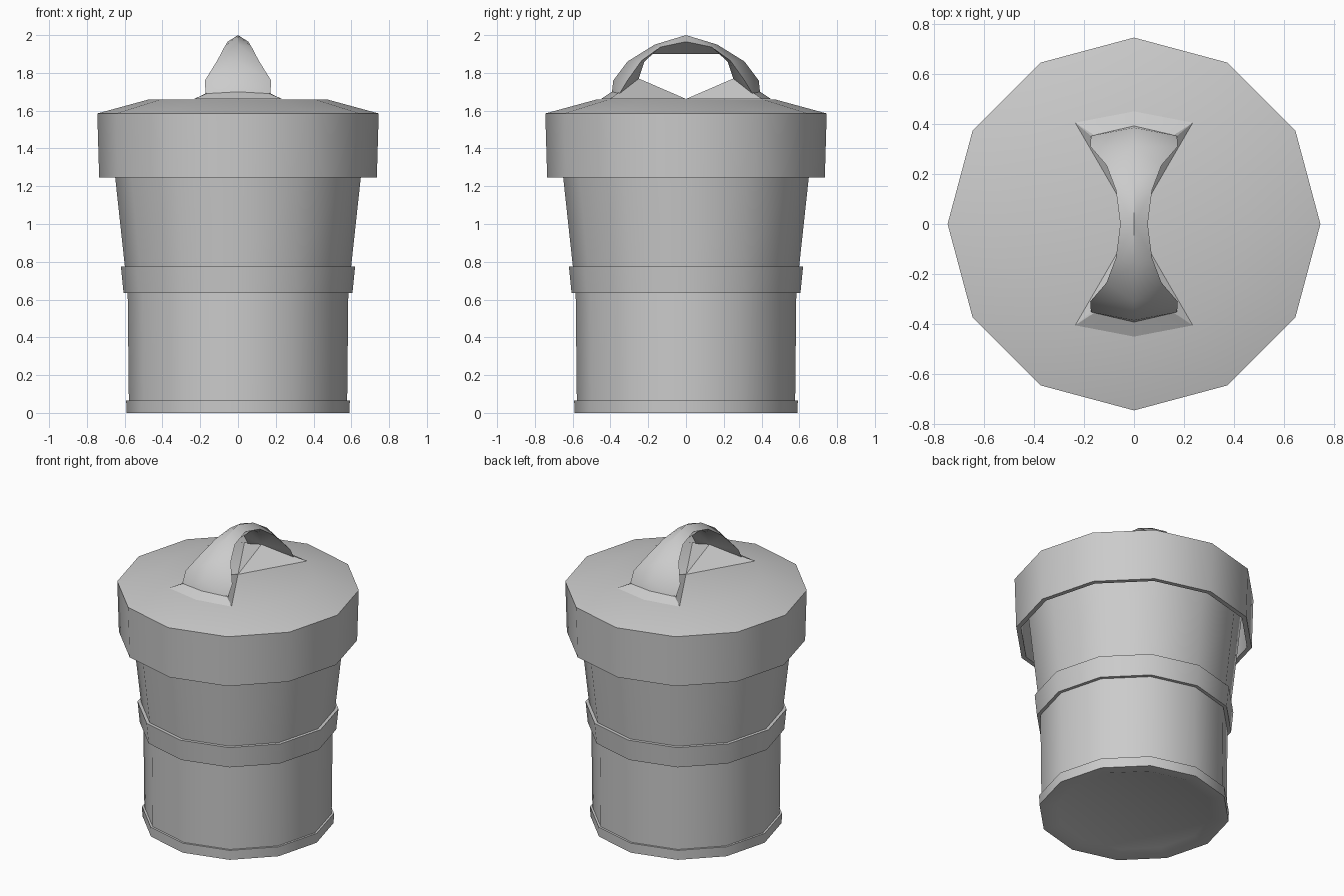
import bpy
import math

if "Cube" in bpy.data.objects:
    bpy.data.objects.remove(bpy.data.objects["Cube"])


def finish(name, verts, faces, mirror=False):
    mesh = bpy.data.meshes.new(name)
    mesh.from_pydata(verts, [], faces)
    obj = bpy.data.objects.new(name, mesh)
    bpy.context.collection.objects.link(obj)
    bpy.ops.object.select_all(action='DESELECT')
    obj.select_set(True)
    bpy.context.view_layer.objects.active = obj
    if mirror:
        mod = obj.modifiers.new("mirror", 'MIRROR')
        mod.use_axis = (True, True, False)
        bpy.ops.object.modifier_apply(modifier=mod.name)
    bpy.ops.object.shade_smooth_by_angle(angle=math.radians(42))
    return obj


def lathe(name, profile, sides=12):
    """Spin a (radius, z) profile, listed bottom to top on the outside."""
    verts, faces, rings = [], [], []
    for r, z in profile:
        start = len(verts)
        count = sides if r > 0 else 1
        for i in range(count):
            a = 2 * math.pi * i / sides
            verts.append((r * math.cos(a), r * math.sin(a), z))
        rings.append([start + i % count for i in range(sides)])
    for low, high in zip(rings, rings[1:]):
        for i in range(sides):
            j = (i + 1) % sides
            quad = [low[i], low[j], high[j], high[i]]
            faces.append(list(dict.fromkeys(quad)))
    return finish(name, verts, faces)


# Bin body with foot ring and middle band
lathe("bin_body", [
    (0, 0.015), (0.48, 0.015), (0.52, 0), (0.59, 0), (0.592, 0.065),
    (0.578, 0.065), (0.584, 0.635), (0.606, 0.635), (0.62, 0.775),
    (0.599, 0.775), (0.65, 1.245), (0.685, 1.57)])

# Lid with a hollow, overhanging rim
lathe("lid", [
    (0, 1.63), (0.45, 1.63), (0.715, 1.57), (0.705, 1.245),
    (0.735, 1.245), (0.745, 1.585), (0.47, 1.66), (0, 1.66)])

# Arched handle: one quarter, then mirrored in x and y
crown = [(0, 0, 2.0), (0, 0.165, 1.95), (0, 0.31, 1.86),
         (0, 0.385, 1.76), (0, 0.392, 1.70), (0, 0.45, 1.662)]
edge = [(0.055, 0, 1.965), (0.072, 0.135, 1.937), (0.11, 0.235, 1.865),
        (0.175, 0.31, 1.76), (0.172, 0.352, 1.69), (0.235, 0.405, 1.661)]
inner = [(0, 0, 1.90), (0, 0.20, 1.90), (0, 0.22, 1.86),
         (0, 0.25, 1.77), (0, 0, 1.662)]
E, I = 6, 12
faces = [(k, E + k, E + k + 1, k + 1) for k in range(5)]
faces += [(E + k, I + k, I + k + 1, E + k + 1) for k in range(3)]
# Foot webs running to the lid centre
faces += [(E + 3, I + 3, E + 4), (E + 4, I + 3, E + 5), (E + 5, I + 3, I + 4)]
finish("handle", crown + edge + inner, faces, mirror=True)
